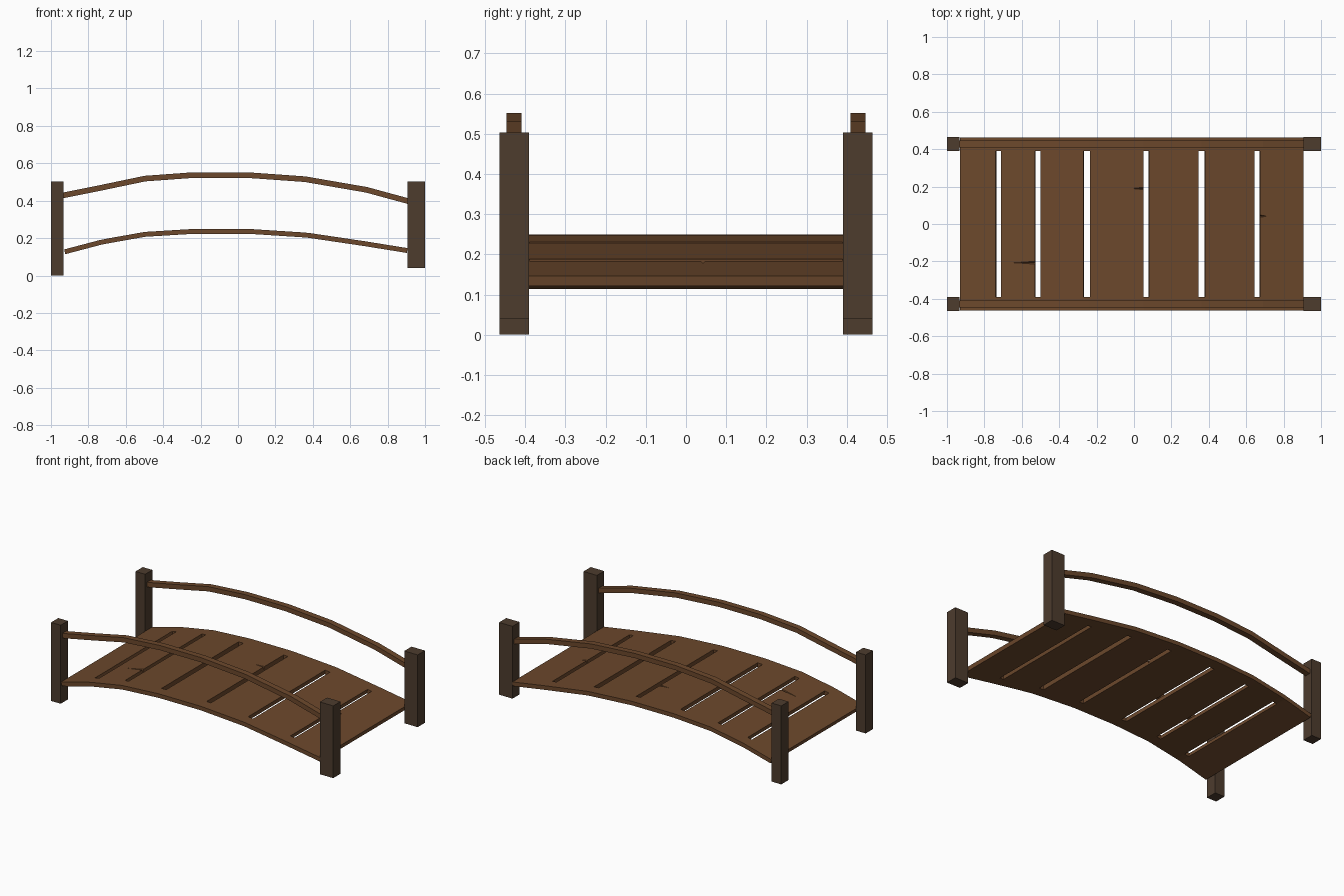
import bpy, bmesh
from mathutils import Vector

if "Cube" in bpy.data.objects:
    bpy.data.objects.remove(bpy.data.objects["Cube"])


def material(name, rgb):
    m = bpy.data.materials.new(name)
    m.diffuse_color = (*rgb, 1)
    m.use_nodes = True
    m.node_tree.nodes["Principled BSDF"].inputs["Base Color"].default_value = m.diffuse_color
    return m


PLANK = material("plank_wood", (0.15, 0.065, 0.025))
POST = material("post_wood", (0.075, 0.045, 0.027))


def add_object(name, bm, mat):
    bmesh.ops.recalc_face_normals(bm, faces=bm.faces)
    me = bpy.data.meshes.new(name)
    bm.to_mesh(me)
    bm.free()
    me.materials.append(mat)
    ob = bpy.data.objects.new(name, me)
    bpy.context.collection.objects.link(ob)
    return ob


def mirror_y(ob):
    m = ob.modifiers.new("other_side", 'MIRROR')
    m.use_axis = (False, True, False)


def height(curve, x):
    for (x0, z0), (x1, z1) in zip(curve, curve[1:]):
        if x <= x1:
            return z0 + (z1 - z0) * (x - x0) / (x1 - x0)
    return curve[-1][1]


def curved_sheet(name, curve, xs, ys, thick, open_cells=()):
    """Grid following the arch, thickened downwards; open_cells are gaps."""
    bm = bmesh.new()
    grid = [[bm.verts.new((x, y, height(curve, x))) for y in ys] for x in xs]
    for i in range(len(xs) - 1):
        for j in range(len(ys) - 1):
            if (i, j) not in open_cells:
                bm.faces.new((grid[i][j], grid[i + 1][j],
                              grid[i + 1][j + 1], grid[i][j + 1]))
    ob = add_object(name, bm, PLANK)
    if ob.data.polygons[0].normal.z < 0:
        ob.data.flip_normals()
    s = ob.modifiers.new("thickness", 'SOLIDIFY')
    s.thickness, s.offset = thick, -1
    return ob


# Arched deck with gaps between seven planks
DECK = [(-0.935, 0.138), (-0.73, 0.192), (-0.5, 0.233), (-0.24, 0.249),
        (0.06, 0.249), (0.37, 0.229), (0.68, 0.183), (0.91, 0.146)]
GAPS = [(-0.74, -0.71), (-0.53, -0.5), (-0.27, -0.235),
        (0.05, 0.08), (0.345, 0.38), (0.645, 0.675)]
xs = [-0.93] + [x for g in GAPS for x in g] + [0.907]
deck = curved_sheet("deck", DECK, xs, [-0.463, -0.39, 0.39, 0.463], 0.026,
                    {(i, 1) for i in range(1, 13, 2)})

# Split cracks running in from plank edges: (tip x, edge x, y)
for n, (tip, edge, y) in enumerate([(-0.65, -0.53, -0.207), (-0.015, 0.05, 0.19),
                                    (0.712, 0.675, 0.042)]):
    out = edge + (0.01 if edge > tip else -0.01)
    zt, ze = height(DECK, tip) + 0.001, height(DECK, edge) + 0.002
    bm = bmesh.new()
    for p in [(tip, y, zt), (out, y - 0.008, ze), (out, y + 0.008, ze),
              (out, y, ze - 0.022), (tip, y, zt + 0.02),
              (out, y - 0.008, ze + 0.02), (out, y + 0.008, ze + 0.02)]:
        bm.verts.new(Vector(p))
    bmesh.ops.convex_hull(bm, input=bm.verts)
    cutter = add_object(f"crack_cutter_{n}", bm, PLANK)
    cutter.hide_render = True
    cutter.hide_viewport = True
    b = deck.modifiers.new("crack", 'BOOLEAN')
    b.operation, b.solver, b.object = 'DIFFERENCE', 'EXACT', cutter

# Arched handrails
RAIL = [(-0.94, 0.443), (-0.73, 0.485), (-0.5, 0.533), (-0.24, 0.552),
        (0.05, 0.552), (0.36, 0.53), (0.69, 0.473), (0.915, 0.412)]
mirror_y(curved_sheet("handrails", RAIL, [p[0] for p in RAIL],
                      [-0.447, -0.409], 0.03))

# Corner posts: the left pair is thinner and reaches the ground
for name, x0, x1, z0 in [("left_posts", -1, -0.932, 0), ("right_posts", 0.905, 1, 0.04)]:
    bm = bmesh.new()
    bmesh.ops.create_cube(bm, size=1)
    for v in bm.verts:
        v.co = ((x0 + x1) / 2 + v.co.x * (x1 - x0),
                -0.4275 + v.co.y * 0.073,
                (z0 + 0.503) / 2 + v.co.z * (0.503 - z0))
    mirror_y(add_object(name, bm, POST))
